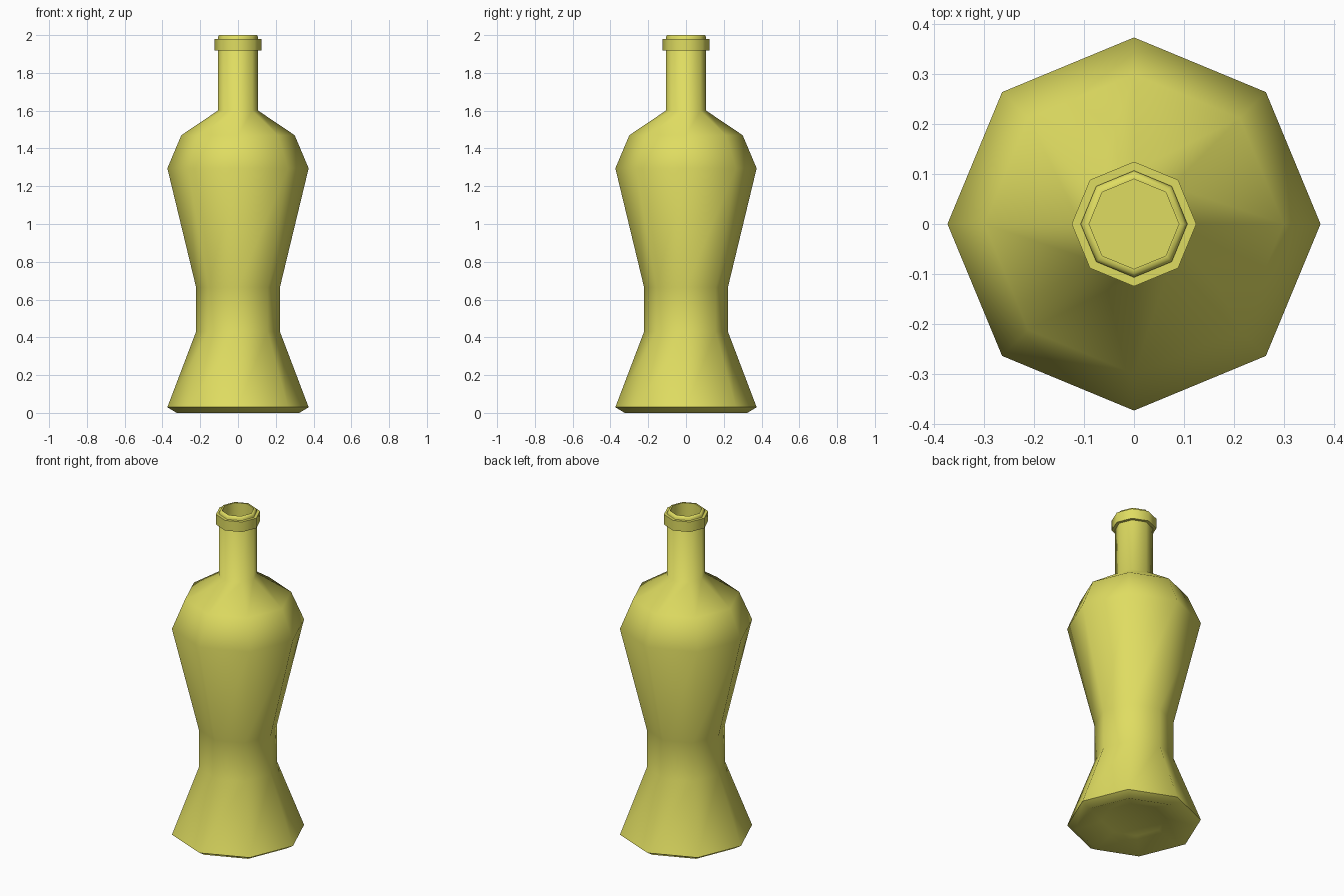
import bpy, bmesh
from math import cos, sin, pi, radians

SIDES = 8

cube = bpy.data.objects.get("Cube")
if cube:
    bpy.data.objects.remove(cube, do_unlink=True)

# Olive yellow glass
glass = bpy.data.materials.new("yellow_glass")
glass.use_nodes = True
colour = (0.74, 0.72, 0.12, 1)
glass.diffuse_color = colour
glass.node_tree.nodes["Principled BSDF"].inputs["Base Color"].default_value = colour


def lathe(name, profile, closed=False):
    """Turn a (radius, height) profile into an eight-sided solid."""
    bm = bmesh.new()
    rings = []
    for r, z in profile:
        if r == 0:
            rings.append([bm.verts.new((0, 0, z))] * SIDES)
        else:
            rings.append([bm.verts.new((r * cos(2 * pi * i / SIDES),
                                        r * sin(2 * pi * i / SIDES), z))
                          for i in range(SIDES)])
    pairs = list(zip(rings, rings[1:]))
    if closed:
        pairs.append((rings[-1], rings[0]))
    for a, b in pairs:
        for i in range(SIDES):
            j = (i + 1) % SIDES
            corners = dict.fromkeys((a[i], a[j], b[j], b[i]))
            bm.faces.new(list(corners))
    bmesh.ops.recalc_face_normals(bm, faces=bm.faces)
    mesh = bpy.data.meshes.new(name)
    bm.to_mesh(mesh)
    bm.free()
    mesh.materials.append(glass)
    obj = bpy.data.objects.new(name, mesh)
    bpy.context.collection.objects.link(obj)
    bpy.ops.object.select_all(action='DESELECT')
    obj.select_set(True)
    bpy.context.view_layer.objects.active = obj
    bpy.ops.object.shade_smooth_by_angle(angle=radians(60))
    return obj


# Bottle: hollowed base, waist, shoulders, neck, then the inside of the neck
lathe("bottle_body", [
    (0, 0.06), (0.18, 0.05), (0.325, 0),
    (0.374, 0.03), (0.222, 0.43), (0.222, 0.665),
    (0.374, 1.295), (0.3, 1.47), (0.107, 1.6),
    (0.107, 1.99), (0.1, 2), (0.09, 2),
    (0.09, 1.6), (0, 1.6),
])

# Raised collar below the mouth
lathe("neck_collar", [(0.1, 1.918), (0.125, 1.918), (0.125, 1.98), (0.1, 1.98)], closed=True)
